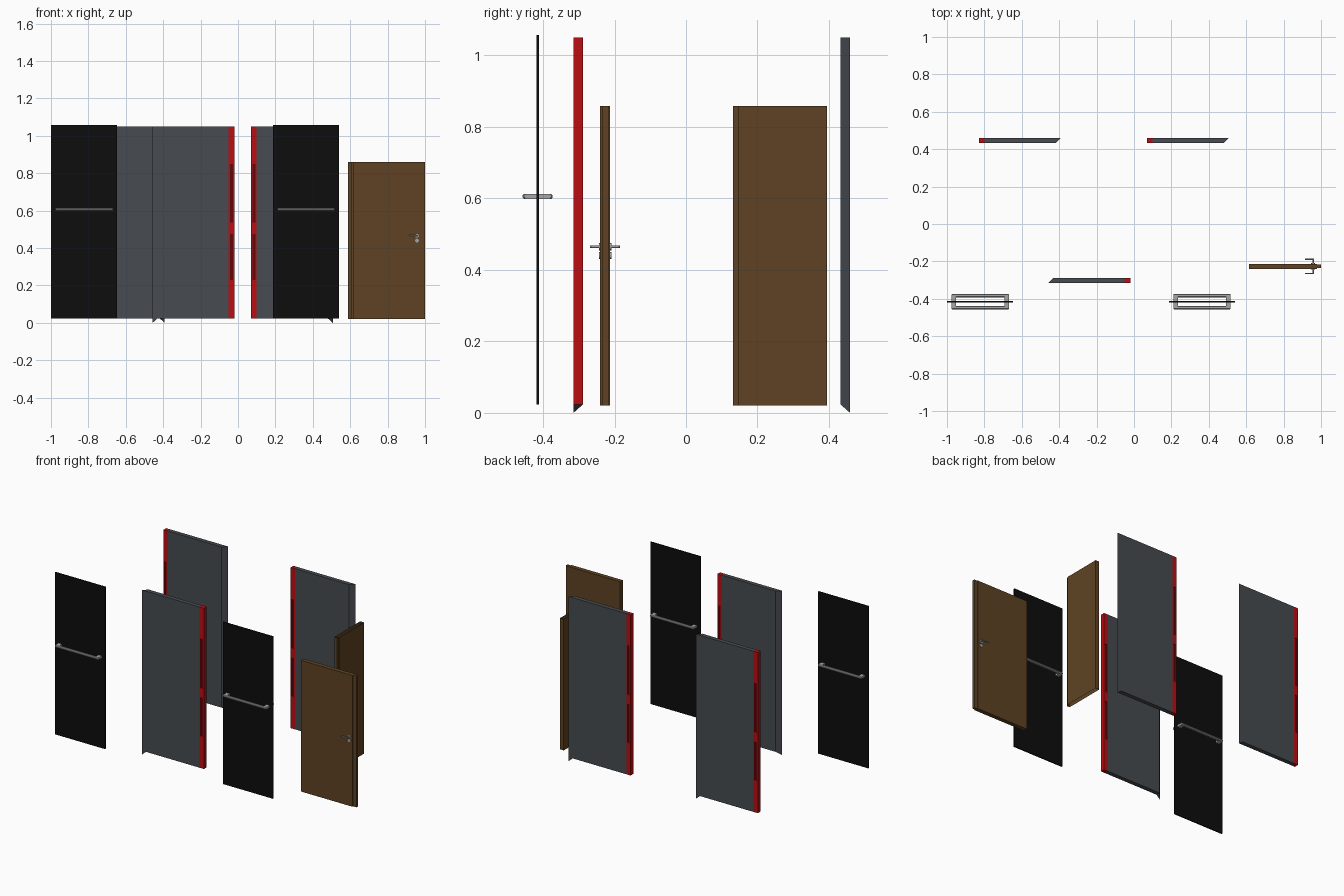
import bpy, bmesh, math
from mathutils import Matrix, Vector

if "Cube" in bpy.data.objects:
    bpy.data.objects.remove(bpy.data.objects["Cube"])


def material(name, rgb):
    m = bpy.data.materials.new(name)
    m.diffuse_color = (*rgb, 1)
    m.use_nodes = True
    m.node_tree.nodes["Principled BSDF"].inputs["Base Color"].default_value = m.diffuse_color
    return m


GREY = material("slate_grey", (0.063, 0.071, 0.080))
RED = material("red", (0.50, 0.004, 0.006))
DARK_RED = material("dark_red", (0.13, 0.002, 0.003))
BLACK = material("black", (0.004, 0.004, 0.0045))
BROWN = material("wood_brown", (0.112, 0.055, 0.017))
METAL = material("metal", (0.38, 0.38, 0.38))


def finish(bm, name, mat, mtx=Matrix()):
    bmesh.ops.recalc_face_normals(bm, faces=bm.faces)
    bm.transform(mtx)
    me = bpy.data.meshes.new(name)
    bm.to_mesh(me)
    bm.free()
    me.materials.append(mat)
    ob = bpy.data.objects.new(name, me)
    bpy.context.collection.objects.link(ob)
    return ob


def box(name, lo, hi, mat, mtx=Matrix(), bevel=0):
    lo, hi = Vector(lo), Vector(hi)
    bm = bmesh.new()
    bmesh.ops.create_cube(bm, size=1)
    for v in bm.verts:
        v.co = (lo + hi) / 2 + v.co * (hi - lo)
    if bevel:
        bmesh.ops.bevel(bm, geom=bm.edges[:], offset=bevel, segments=1, affect='EDGES')
    return finish(bm, name, mat, mtx)


def disc(name, center, radius, depth, mat):
    # short cylinder along y
    bm = bmesh.new()
    bmesh.ops.create_cone(bm, cap_ends=True, segments=16, radius1=radius, radius2=radius, depth=depth)
    return finish(bm, name, mat, Matrix.Translation(center) @ Matrix.Rotation(math.pi / 2, 4, 'X'))


Z0, Z1 = 0.024, 1.05   # grey door bottom and top
T = 0.027              # grey door thickness


def grey_door(tag, mtx):
    # local: lock edge at x=0, hinge tip at x=-0.437, front y=0, back y=T
    bm = bmesh.new()
    V = lambda *c: bm.verts.new(c)
    xa, xb, xt = -0.03, -0.410, -0.437
    fa, fm, ft = V(xa, 0, Z0), V(xb, 0, Z0), V(xt, 0, 0)
    ba, bb = V(xa, T, Z0), V(xb, T, Z0)
    tfa, tft = V(xa, 0, Z1), V(xt, 0, Z1)
    tba, tbb = V(xa, T, Z1), V(xb, T, Z1)
    for f in ((fa, fm, bb, ba), (fm, ft, bb), (tfa, tft, tbb, tba),
              (fa, ba, tba, tfa), (ba, bb, tbb, tba), (ft, tft, tbb, bb)):
        bm.faces.new(f)
    # front face is split at fm so the corner spike stays planar
    tfm = V(xb, 0, Z1)
    bm.faces.new((fa, tfa, tfm, fm))
    bm.faces.new((fm, tfm, tft, ft))
    finish(bm, "grey_panel_" + tag, GREY, mtx)
    # red lock stile with recessed grips on both faces
    box("red_stile_outer_" + tag, (-0.007, 0, Z0), (0, T, Z1), RED, mtx)
    box("red_stile_inner_" + tag, (-0.03, 0, Z0), (-0.023, T, Z1), RED, mtx)
    for i, (a, b) in enumerate(((Z0, 0.23), (0.476, 0.537), (0.85, Z1))):
        box(f"red_stile_fill_{tag}_{i}", (-0.023, 0, a), (-0.007, T, b), RED, mtx)
    for i, (a, b) in enumerate(((0.23, 0.476), (0.537, 0.85))):
        box(f"grip_recess_{tag}_{i}", (-0.023, 0.005, a), (-0.007, T - 0.005, b), DARK_RED, mtx)


# grey doors: one facing front, two turned round at the back
grey_door("front", Matrix.Translation((-0.02, -0.315, 0)))
for tag, x in (("back_left", -0.829), ("back_right", 0.07)):
    grey_door(tag, Matrix.Translation((x, 0.459, 0)) @ Matrix.Rotation(math.pi, 4, 'Z'))


# black doors with push bars on both sides
def black_door(tag, x):
    m = Matrix.Translation((x, -0.415, 0))
    box("black_panel_" + tag, (0, -0.0035, 0.023), (0.354, 0.0035, 1.058), BLACK, m)
    for s, side in ((-1, "front"), (1, "back")):
        ya, yb = sorted((s * 0.023, s * 0.042))
        box(f"push_bar_{side}_{tag}", (0.025, ya, 0.599), (0.331, yb, 0.613), METAL, m, 0.004)
        for i, xl in enumerate((0.025, 0.307)):
            la, lb = sorted((s * 0.002, s * 0.036))
            box(f"push_bar_leg_{side}_{tag}_{i}", (xl, la, 0.599), (xl + 0.024, lb, 0.613), METAL, m)


black_door("left", -1.0)
black_door("right", 0.186)

# brown door with a rebated lock edge
box("brown_door_panel", (0.614, -0.240, 0.021), (0.978, -0.213, 0.859), BROWN)
box("brown_door_lip", (0.978, -0.234, 0.021), (1.0, -0.217, 0.859), BROWN)

# lever handles and key roses on both faces
for s, side, y in ((-1, "front", -0.240), (1, "back", -0.213)):
    for z, nm in ((0.465, "handle_rose"), (0.440, "key_rose")):
        disc(f"{nm}_{side}", (0.957, y + s * 0.001, z), 0.010, 0.006, METAL)
    disc(f"lever_neck_{side}", (0.959, y + s * 0.014, 0.465), 0.004, 0.028, METAL)
    ya, yb = sorted((y + s * 0.021, y + s * 0.028))
    box(f"lever_{side}", (0.913, ya, 0.461), (0.963, yb, 0.469), METAL, bevel=0.002)

# side-on brown door: an open sleeve without top or bottom, with a stepped edge
outline = [(0.588, 0.132), (0.608, 0.132), (0.608, 0.147),
           (0.614, 0.147), (0.614, 0.394), (0.588, 0.394)]
bm = bmesh.new()
low = [bm.verts.new((x, y, 0.021)) for x, y in outline]
top = [bm.verts.new((x, y, 0.859)) for x, y in outline]
for i in range(len(outline)):
    j = (i + 1) % len(outline)
    bm.faces.new((low[i], low[j], top[j], top[i]))
finish(bm, "brown_side_door", BROWN)
